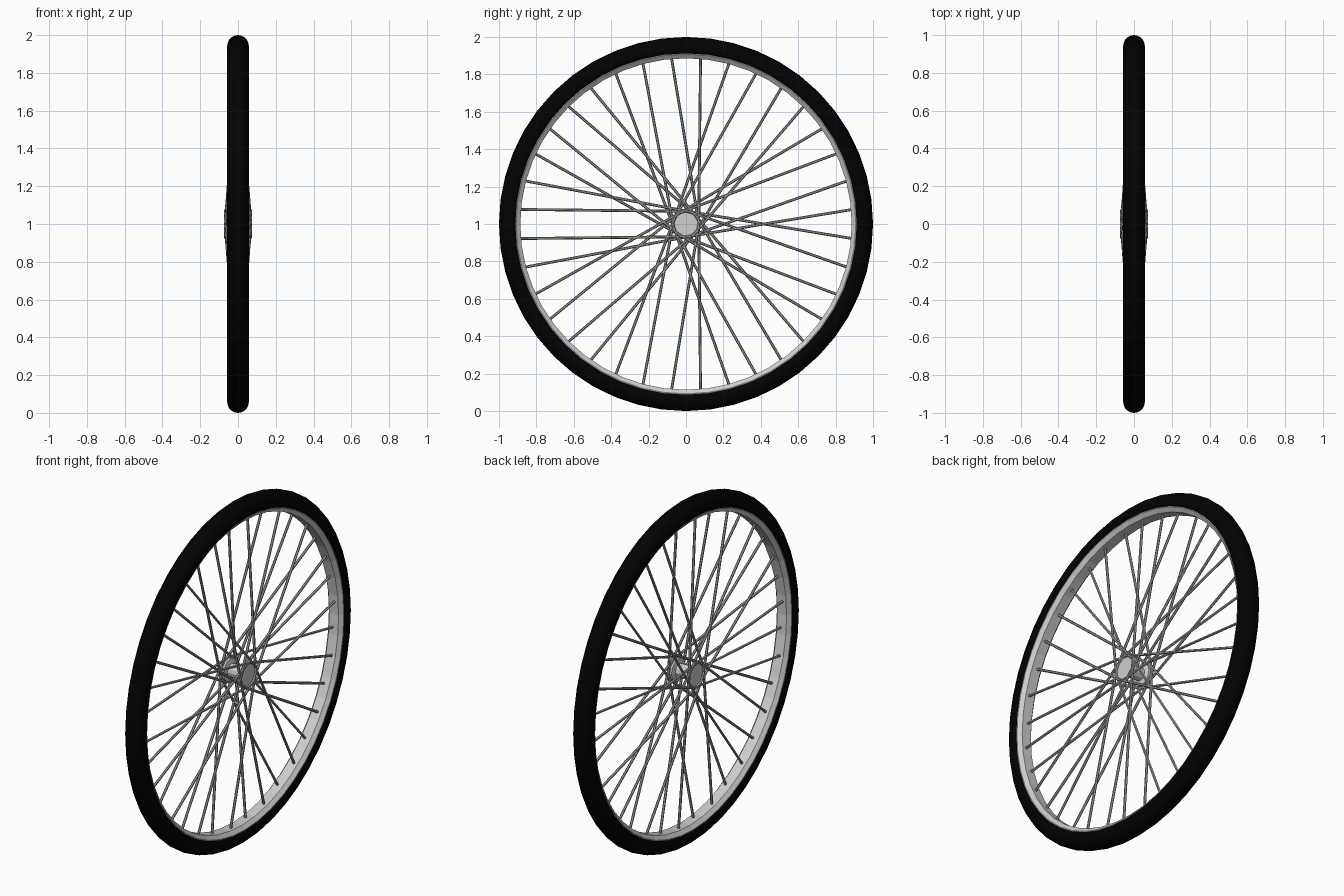
import bpy, bmesh
from math import sin, cos, pi, radians, acos
from mathutils import Vector

if "Cube" in bpy.data.objects:
    bpy.data.objects.remove(bpy.data.objects["Cube"])

SEG = 48
CENTRE = Vector((0, 0, 1))


def material(name, rgb):
    m = bpy.data.materials.new(name)
    m.diffuse_color = (*rgb, 1)
    m.use_nodes = True
    m.node_tree.nodes["Principled BSDF"].inputs["Base Color"].default_value = m.diffuse_color
    return m


RUBBER = material("black_rubber", (0.0005, 0.0005, 0.0005))
SILVER = material("silver_metal", (0.62, 0.62, 0.62))
STEEL = material("grey_steel", (0.35, 0.35, 0.35))


def finish(bm, name, mat, smooth=False):
    bmesh.ops.recalc_face_normals(bm, faces=bm.faces)
    me = bpy.data.meshes.new(name)
    bm.to_mesh(me)
    bm.free()
    me.materials.append(mat)
    for p in me.polygons:
        p.use_smooth = smooth
    ob = bpy.data.objects.new(name, me)
    bpy.context.collection.objects.link(ob)
    return ob


def wheel_point(x, r, a):
    return CENTRE + Vector((x, r * cos(a), r * sin(a)))


def lathe(name, profile, mat, seg=SEG, closed=True, smooth=False):
    """Spin (x, radius) points about the wheel axle."""
    bm = bmesh.new()
    rings = [[bm.verts.new(wheel_point(x, r, 2 * pi * i / seg)) for x, r in profile]
             for i in range(seg)]
    n = len(profile)
    for i in range(seg):
        a, b = rings[i], rings[(i + 1) % seg]
        for j in range(n if closed else n - 1):
            k = (j + 1) % n
            bm.faces.new((a[j], a[k], b[k], b[j]))
    if not closed:
        bm.faces.new([r[0] for r in rings])
        bm.faces.new([r[-1] for r in rings])
    return finish(bm, name, mat, smooth)


def add_rod(bm, p, q, radius, sides=6):
    d = (q - p).normalized()
    u = d.cross(Vector((1, 0, 0))).normalized()
    v = d.cross(u)
    rings = [[bm.verts.new(c + radius * (u * cos(2 * pi * i / sides) + v * sin(2 * pi * i / sides)))
              for i in range(sides)] for c in (p, q)]
    for i in range(sides):
        k = (i + 1) % sides
        bm.faces.new((rings[0][i], rings[0][k], rings[1][k], rings[1][i]))
    bm.faces.new(rings[0])
    bm.faces.new(rings[1])


# tire: round section, open where it sits on the rim
arc = [radians(-34 + 248 / 14 * i) for i in range(15)]
lathe("tire", [(0.057 * cos(t), 0.943 + 0.057 * sin(t)) for t in arc],
      RUBBER, smooth=True)

# rim: shallow channel closing the inside of the tire
lathe("rim", [(-0.048, 0.914), (-0.048, 0.908), (-0.03, 0.886),
              (0.03, 0.886), (0.048, 0.908), (0.048, 0.914)], SILVER)

# hub: spool with two flanges
lathe("hub", [(-0.063, 0.066), (-0.048, 0.066), (-0.042, 0.038),
              (0.042, 0.038), (0.048, 0.066), (0.063, 0.066)], SILVER, seg=12, closed=False)

# spokes: crossed, tangent to the hub flanges, alternating sides
R_RIM, R_HUB = 0.892, 0.068
bm = bmesh.new()
for k in range(36):
    a = radians(5 + 10 * k)
    turn = -1 if k % 4 < 2 else 1
    side = -1 if k % 2 else 1
    outer = wheel_point(side * 0.006, R_RIM, a)
    inner = wheel_point(side * 0.066, R_HUB, a + turn * acos(R_HUB / R_RIM))
    inner += (inner - outer).normalized() * 0.02
    add_rod(bm, outer, inner, 0.0075)
finish(bm, "spokes", STEEL)
